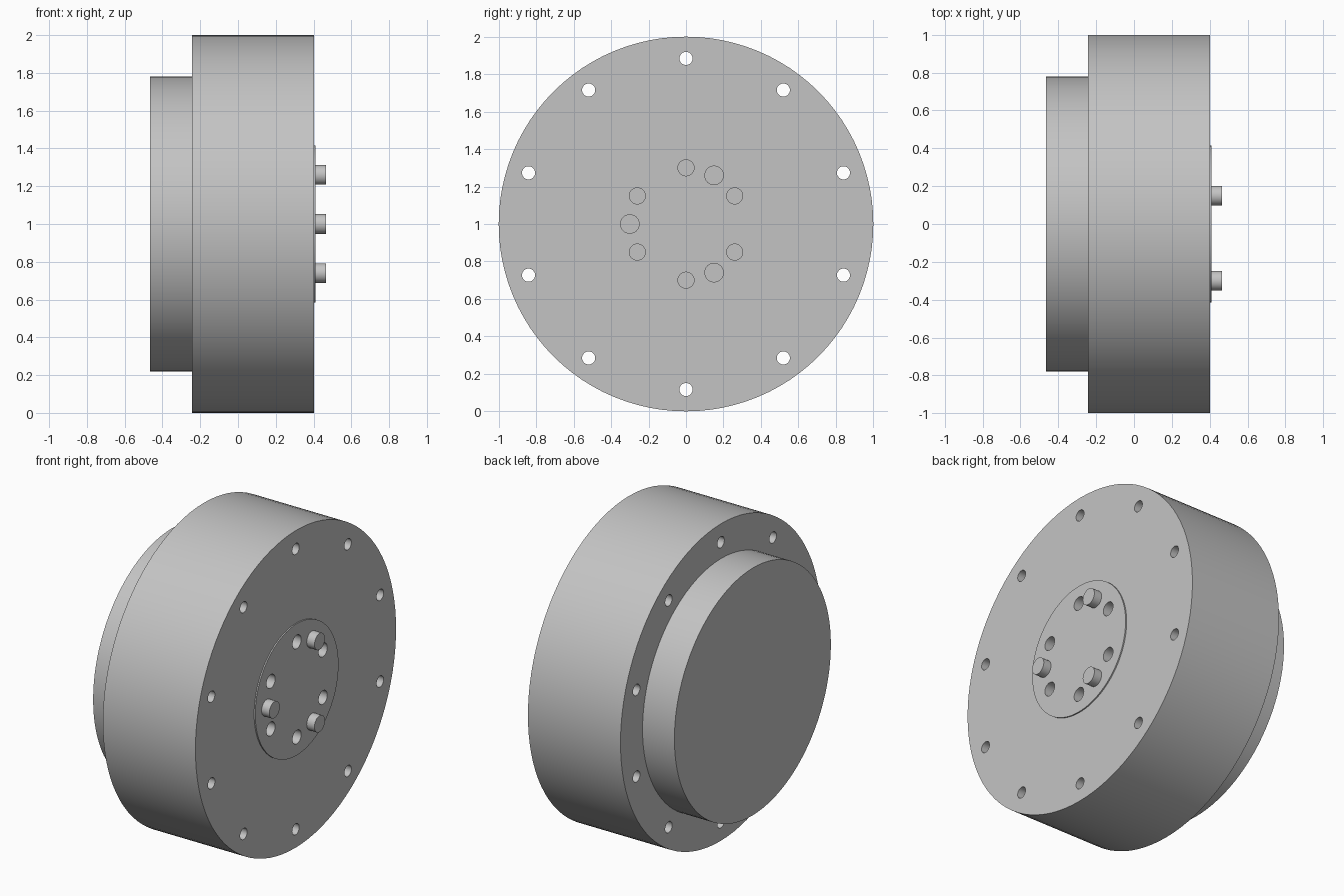
import bpy, bmesh, math
from mathutils import Matrix, Vector

if "Cube" in bpy.data.objects:
    bpy.data.objects.remove(bpy.data.objects["Cube"])

grey = bpy.data.materials.new("metal grey")
grey.diffuse_color = (0.55, 0.55, 0.55, 1)
grey.use_nodes = True
grey.node_tree.nodes["Principled BSDF"].inputs["Base Color"].default_value = grey.diffuse_color
CENTRE_Z = 1.0


def make_object(name, bm):
    bmesh.ops.recalc_face_normals(bm, faces=bm.faces)
    mesh = bpy.data.meshes.new(name)
    bm.to_mesh(mesh)
    bm.free()
    mesh.materials.append(grey)
    obj = bpy.data.objects.new(name, mesh)
    bpy.context.collection.objects.link(obj)
    return obj


def smooth(obj):
    bpy.ops.object.select_all(action='DESELECT')
    obj.select_set(True)
    bpy.context.view_layer.objects.active = obj
    bpy.ops.object.shade_smooth_by_angle(angle=math.radians(30))


def cylinder_ring(name, count, start, ring, radius, x0, x1):
    """Cylinders along x, evenly spaced around the main axis."""
    bm = bmesh.new()
    for i in range(count):
        a = math.radians(start) + i * math.tau / count
        pos = Vector(((x0 + x1) / 2, ring * math.cos(a), CENTRE_Z + ring * math.sin(a)))
        bmesh.ops.create_cone(bm, cap_ends=True, segments=32, radius1=radius,
                              radius2=radius, depth=x1 - x0,
                              matrix=Matrix.Translation(pos) @ Matrix.Rotation(math.pi / 2, 4, 'Y'))
    return make_object(name, bm)


# Housing: stepped round body with rear boss and raised front hub
profile = [(-0.465, 0.78), (-0.243, 0.78), (-0.243, 1.0),
           (0.403, 1.0), (0.403, 0.415), (0.411, 0.415)]
SEG = 96
bm = bmesh.new()
rings = [[bm.verts.new((x, r * math.cos(i * math.tau / SEG),
                        CENTRE_Z + r * math.sin(i * math.tau / SEG))) for i in range(SEG)]
         for x, r in profile]
for a, b in zip(rings, rings[1:]):
    for i in range(SEG):
        j = (i + 1) % SEG
        bm.faces.new((a[i], a[j], b[j], b[i]))
bm.faces.new(rings[0])
bm.faces.new(rings[-1])
housing = make_object("housing", bm)

# Through holes round the rim and blind holes in the hub
cutters = [cylinder_ring("rim_hole_cutter", 10, 18, 0.884, 0.035, -0.4, 0.6),
           cylinder_ring("hub_hole_cutter", 6, 30, 0.30, 0.043, 0.21, 0.6)]
bpy.context.view_layer.objects.active = housing
for cutter in cutters:
    mod = housing.modifiers.new("holes", 'BOOLEAN')
    mod.operation = 'DIFFERENCE'
    mod.solver = 'EXACT'
    mod.object = cutter
    bpy.ops.object.modifier_apply(modifier=mod.name)
    bpy.data.objects.remove(cutter)
smooth(housing)

# Three locating pins on the hub
smooth(cylinder_ring("hub_pins", 3, 60, 0.30, 0.052, 0.405, 0.465))
